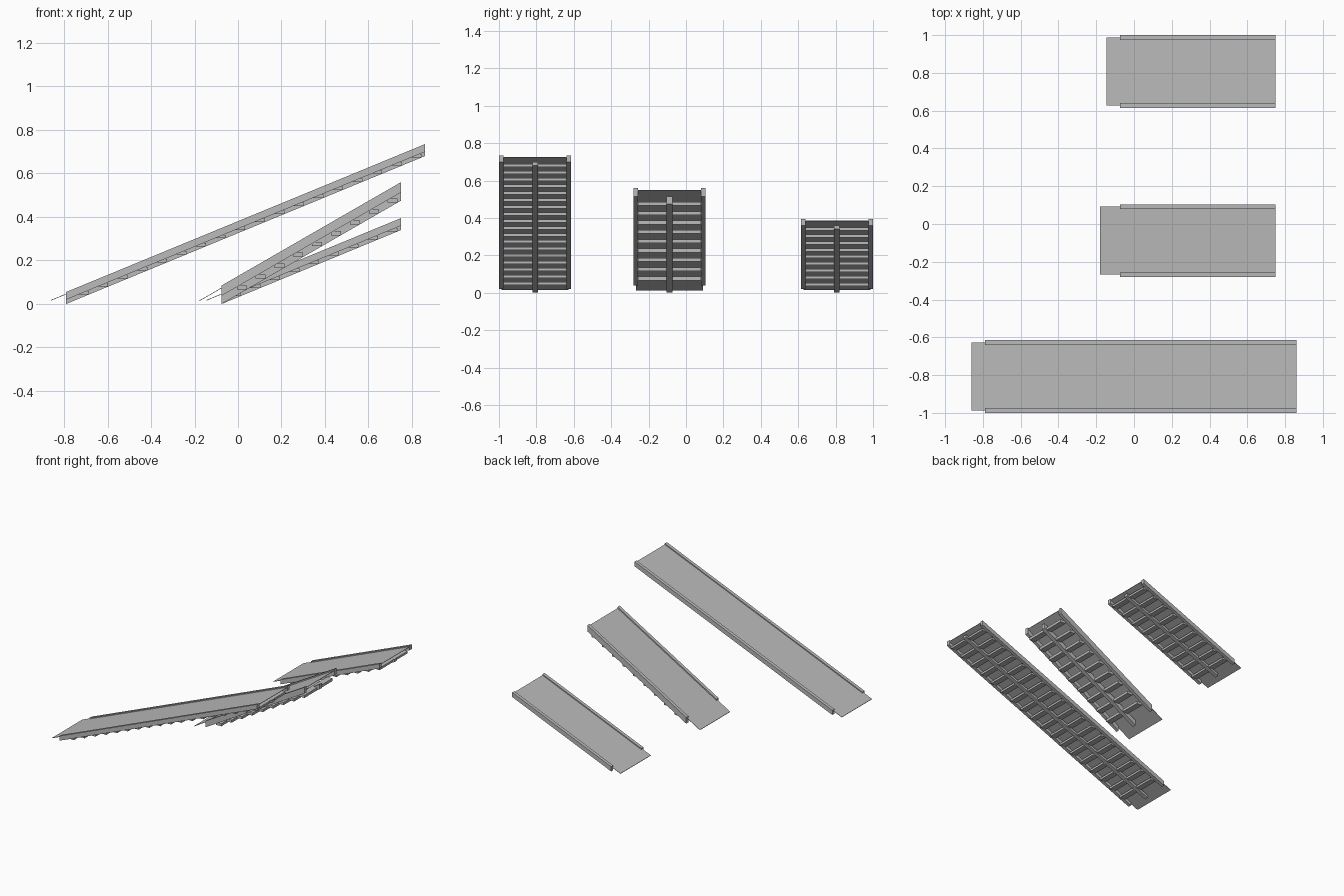
import bpy
import bmesh

cube = bpy.data.objects.get("Cube")
if cube:
    bpy.data.objects.remove(cube, do_unlink=True)

grey = bpy.data.materials.new("plain_grey")
grey.use_nodes = True
colour = (0.5, 0.5, 0.5, 1)
grey.diffuse_color = colour
grey.node_tree.nodes["Principled BSDF"].inputs["Base Color"].default_value = colour


def add_prism(bm, profile, y, width):
    """Extrude an x-z profile along y, centred on y."""
    low = [bm.verts.new((px, y - width / 2, pz)) for px, pz in profile]
    face = bm.faces.new(low)
    ext = bmesh.ops.extrude_face_region(bm, geom=[face])
    moved = [v for v in ext["geom"] if isinstance(v, bmesh.types.BMVert)]
    bmesh.ops.translate(bm, verts=moved, vec=(0, width, 0))


def finish(name, bm):
    bmesh.ops.recalc_face_normals(bm, faces=bm.faces)
    mesh = bpy.data.meshes.new(name)
    bm.to_mesh(mesh)
    bm.free()
    mesh.materials.append(grey)
    obj = bpy.data.objects.new(name, mesh)
    bpy.context.collection.objects.link(obj)


def strip(x0, x1, slope, base, low, high):
    """Sloping bar with upright ends, between two heights above the base line."""
    line = lambda x: base + slope * x
    return [(x0, line(x0) + low), (x1, line(x1) + low),
            (x1, line(x1) + high), (x0, line(x0) + high)]


WIDTH, RAIL = 0.385, 0.025


def ramp(name, y, foot, tip, head, slope, rail_low, rail_top, lip, ribs, pitch, rib_h):
    base = -slope * foot          # underside of the beam touches the ground at the foot

    # Deck plate running out past the rails as a flap
    bm = bmesh.new()
    top = rail_top - lip
    add_prism(bm, strip(tip, head, slope, base, top - 0.003, top), y, WIDTH - RAIL)
    finish(name + "_deck", bm)

    # Side rails
    bm = bmesh.new()
    for side in (-1, 1):
        add_prism(bm, strip(foot, head, slope, base, rail_low, rail_top),
                  y + side * (WIDTH - RAIL) / 2, RAIL)
    finish(name + "_side_rails", bm)

    # Centre beam
    bm = bmesh.new()
    add_prism(bm, strip(foot, head, slope, base, 0, rail_low), y, 0.03)
    finish(name + "_centre_beam", bm)

    # Level cross ribs stepping up the underside
    bm = bmesh.new()
    for i in range(ribs):
        x = head - 0.017 - i * pitch
        z = base + slope * x
        add_prism(bm, [(x - 0.045, z), (x, z), (x, z + rib_h), (x - 0.045, z + rib_h)],
                  y, WIDTH - 2 * RAIL)
    finish(name + "_cross_ribs", bm)


ramp("long_ramp", -0.807, -0.79, -0.86, 0.86, 0.412, 0.02, 0.055, 0.008, 18, 0.09, 0.016)
ramp("steep_ramp", -0.088, -0.075, -0.18, 0.75, 0.576, 0.038, 0.085, 0.01, 9, 0.0867, 0.02)
ramp("short_ramp", 0.807, -0.075, -0.145, 0.75, 0.412, 0.02, 0.055, 0.008, 9, 0.09, 0.016)
